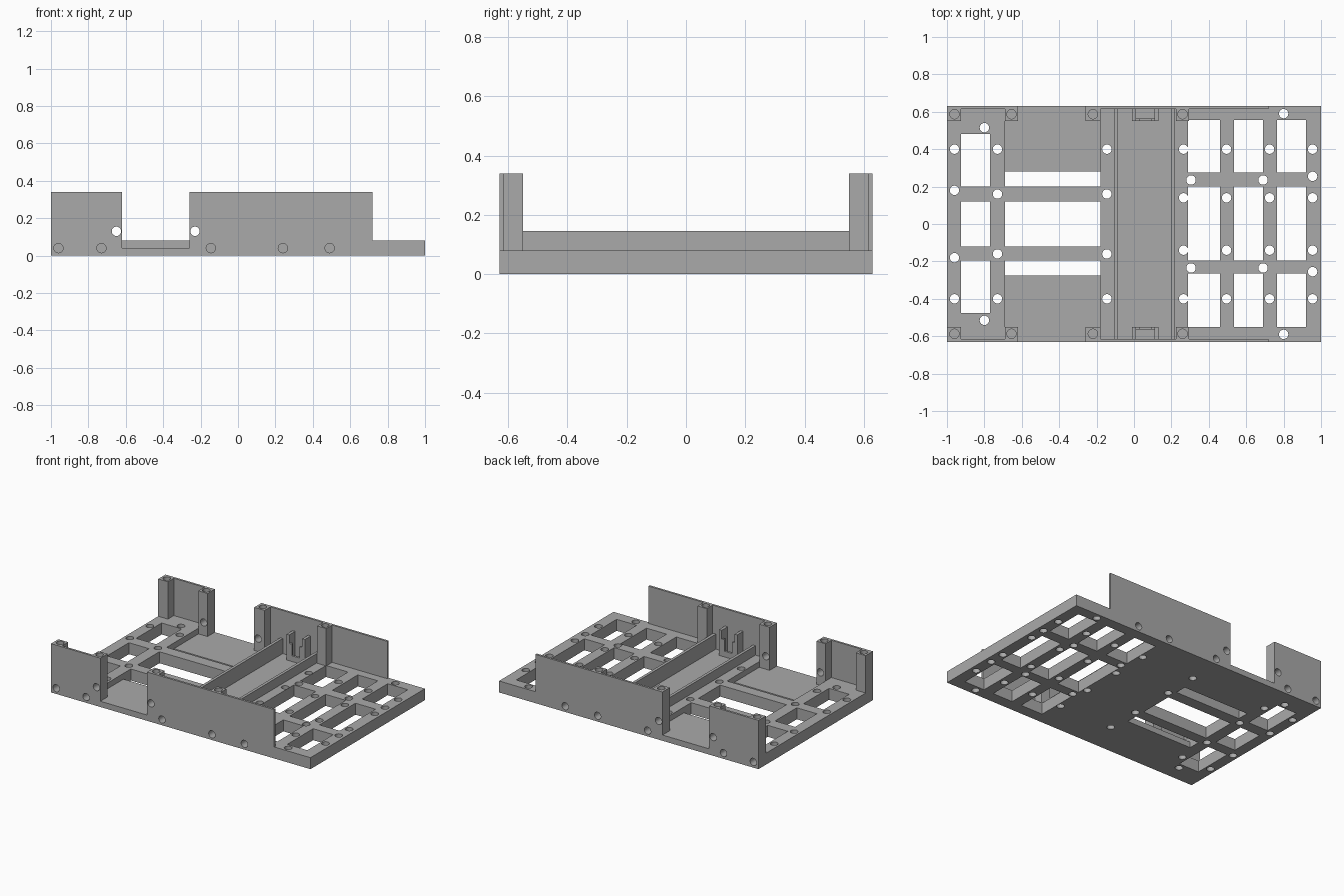
import bpy, bmesh
from mathutils import Matrix, Vector

if "Cube" in bpy.data.objects:
    bpy.data.objects.remove(bpy.data.objects["Cube"], do_unlink=True)

gray = bpy.data.materials.new("plain_gray")
gray.use_nodes = True
COLOR = (0.4, 0.4, 0.4, 1)
gray.diffuse_color = COLOR
gray.node_tree.nodes["Principled BSDF"].inputs["Base Color"].default_value = COLOR

HALF_Y, PLATE_TOP, FLOOR, WALL_TOP = 0.63, 0.08, 0.04, 0.34
WALL_IN, POST_IN, HOLE_R = 0.615, 0.55, 0.025


def add_box(bm, x, y, z):
    size = Vector((x[1] - x[0], y[1] - y[0], z[1] - z[0]))
    mid = Vector((sum(x), sum(y), sum(z))) / 2
    bmesh.ops.create_cube(bm, size=1, matrix=Matrix.Translation(mid) @ Matrix.Diagonal(size).to_4x4())


def add_rod(bm, center, length, axis="Z"):
    turn = Matrix.Rotation(1.5707963, 4, "X") if axis == "Y" else Matrix()
    bmesh.ops.create_cone(bm, cap_ends=True, segments=32, radius1=HOLE_R, radius2=HOLE_R,
                          depth=length, matrix=Matrix.Translation(center) @ turn)


def make(name, bm):
    mesh = bpy.data.meshes.new(name)
    bm.to_mesh(mesh)
    bm.free()
    mesh.materials.append(gray)
    ob = bpy.data.objects.new(name, mesh)
    bpy.context.collection.objects.link(ob)
    return ob


def boxes(name, *parts):
    bm = bmesh.new()
    for part in parts:
        add_box(bm, *part)
    return make(name, bm)


def bake(ob):
    bpy.context.view_layer.update()
    mesh = bpy.data.meshes.new_from_object(ob.evaluated_get(bpy.context.evaluated_depsgraph_get()))
    ob.modifiers.clear()
    ob.data = mesh


def cut(ob, bm):
    cutter = make("cutter", bm)
    cutter.hide_render = True
    mod = ob.modifiers.new("cut", "BOOLEAN")
    mod.operation, mod.solver, mod.object = "DIFFERENCE", "EXACT", cutter
    bake(ob)
    bpy.data.objects.remove(cutter, do_unlink=True)


def mirror_y(ob):
    mod = ob.modifiers.new("mirror", "MIRROR")
    mod.use_axis = (False, True, False)
    mod.use_mirror_merge = False
    bake(ob)


# Base plate
base = boxes("base_plate", ((-1, 1), (-HALF_Y, HALF_Y), (0, PLATE_TOP)))

# Sunken bays, their open sides, and the middle channel
SUNK = (FLOOR, 0.2)
for s in (1, -1):
    for x, y in (((-0.69, -0.18), (0.25, POST_IN)), ((-0.62, -0.26), (0.5, 0.7))):
        bm = bmesh.new()
        add_box(bm, x, sorted((s * y[0], s * y[1])), SUNK)
        cut(base, bm)
bm = bmesh.new()
add_box(bm, (-0.085, 0.2), (-WALL_IN, WALL_IN), SUNK)
cut(base, bm)

# Rectangular windows
bm = bmesh.new()
THROUGH = (-0.1, 0.2)
for x in ((0.29, 0.46), (0.535, 0.69), (0.765, 0.92)):
    for y in ((0.275, 0.555), (-0.195, 0.2), (-0.55, -0.265)):
        add_box(bm, x, y, THROUGH)
for y in ((0.2, 0.48), (-0.12, 0.12), (-0.475, -0.195)):
    add_box(bm, (-0.925, -0.77), y, THROUGH)
for y in ((0.2, 0.28), (-0.12, 0.12), (-0.275, -0.195)):
    add_box(bm, (-0.69, -0.18), y, THROUGH)
cut(base, bm)

# Round holes through the plate and blind holes in its long edges
bm = bmesh.new()
spots = [(x, 0.4) for x in (-0.96, -0.73, -0.145, 0.265, 0.495, 0.725, 0.955)]
spots += [(x, 0.14) for x in (0.265, 0.495, 0.725, 0.955)]
spots += [(-0.8, 0.515), (-0.96, 0.18), (-0.73, 0.16), (-0.145, 0.16),
          (0.305, 0.235), (0.69, 0.235), (0.955, 0.255), (0.8, 0.59)]
for s in (1, -1):
    for x, y in spots:
        add_rod(bm, (x, s * y, FLOOR), 0.3)
    for x in (-0.96, -0.73, -0.145, 0.24, 0.49):
        add_rod(bm, (x, s * HALF_Y, FLOOR), 0.14, "Y")
cut(base, bm)

# Side walls with cross holes
parts = [base]
UP = (PLATE_TOP, WALL_TOP)
CROSS = (-0.65, -0.23)
walls = boxes("side_walls", ((-1, -0.62), (WALL_IN, HALF_Y), UP), ((-0.26, 0.72), (WALL_IN, HALF_Y), UP))
bm = bmesh.new()
for x in CROSS:
    add_rod(bm, (x, 0.6, 0.13), 0.3, "Y")
cut(walls, bm)
mirror_y(walls)
parts.append(walls)

# Screw posts
posts = boxes("screw_posts", *[(x, (POST_IN, WALL_IN), UP) for x in
              ((-1, -0.925), (-0.69, -0.62), (-0.26, -0.18), (0.225, 0.295))])
bm = bmesh.new()
for x in CROSS:
    add_rod(bm, (x, 0.6, 0.13), 0.3, "Y")
cut(posts, bm)
bm = bmesh.new()
for x in (-0.96, -0.655, -0.22, 0.26):
    add_rod(bm, (x, 0.587, WALL_TOP), 0.2)
cut(posts, bm)
mirror_y(posts)
parts.append(posts)

# Channel rails
parts.append(boxes("channel_rails", *[(x, (-WALL_IN, WALL_IN), (PLATE_TOP, 0.145))
                                      for x in ((-0.105, -0.085), (0.2, 0.22))]))

# Connector clips at both channel ends
clips = boxes("end_clips",
              ((-0.01, 0.01), (POST_IN, WALL_IN), (FLOOR, 0.22)),
              ((0.11, 0.13), (POST_IN, WALL_IN), (FLOOR, 0.22)),
              ((0.01, 0.03), (POST_IN, 0.565), (FLOOR, 0.16)),
              ((0.09, 0.11), (POST_IN, 0.565), (FLOOR, 0.16)),
              ((0.03, 0.09), (POST_IN, 0.565), (FLOOR, 0.08)))
mirror_y(clips)
parts.append(clips)

# Smooth hole walls, sharp edges elsewhere
bpy.ops.object.select_all(action="DESELECT")
for ob in parts:
    ob.select_set(True)
bpy.context.view_layer.objects.active = base
bpy.ops.object.shade_smooth_by_angle(angle=0.5)
